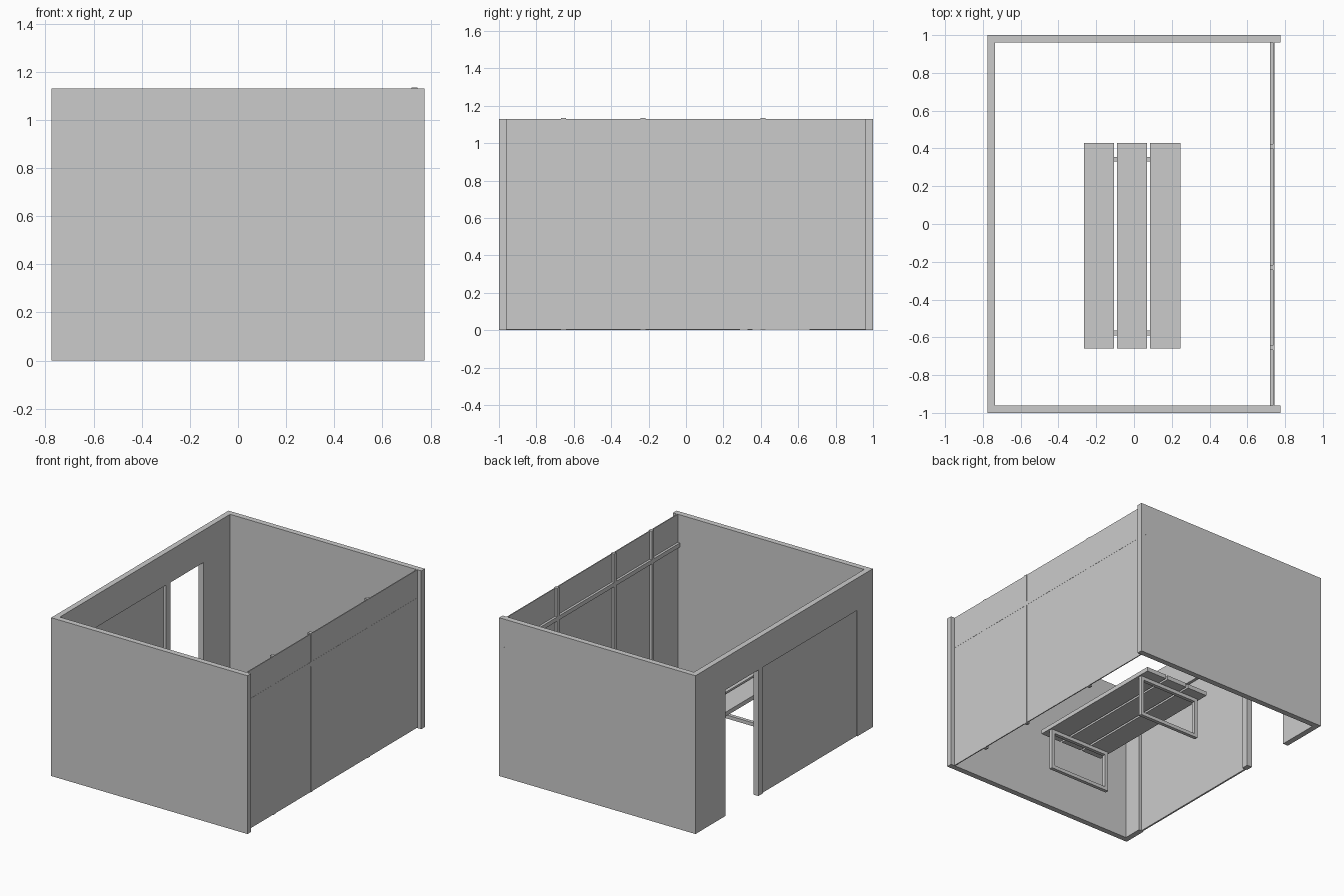
import bpy, bmesh

if "Cube" in bpy.data.objects:
    bpy.data.objects.remove(bpy.data.objects["Cube"])

H = 1.13


def extrude_plan(name, pts, z0, z1):
    """Closed plan outline (counter-clockwise) extruded straight up."""
    bm = bmesh.new()
    face = bm.faces.new([bm.verts.new((x, y, z0)) for x, y in pts])
    ext = bmesh.ops.extrude_face_region(bm, geom=[face])
    bmesh.ops.translate(bm, vec=(0, 0, z1 - z0),
                        verts=[v for v in ext["geom"] if isinstance(v, bmesh.types.BMVert)])
    bmesh.ops.recalc_face_normals(bm, faces=bm.faces)
    mesh = bpy.data.meshes.new(name)
    bm.to_mesh(mesh)
    bm.free()
    obj = bpy.data.objects.new(name, mesh)
    bpy.context.collection.objects.link(obj)
    return obj


def box(name, x, y, z):
    return extrude_plan(name, [(x[0], y[0]), (x[1], y[0]), (x[1], y[1]), (x[0], y[1])], *z)


# Three solid walls as one U-shaped shell, open on the +x side
walls = extrude_plan("walls", [(-.775, -1), (.775, -1), (.775, -.96), (-.735, -.96),
                               (-.735, .96), (.775, .96), (.775, 1), (-.775, 1)], 0, H)

# Wide opening in the left wall
cutter = box("opening_cutter", (-.9, -.6), (-.83, .66), (-.1, .90))
cutter.hide_render = True
cutter.hide_viewport = True
cut = walls.modifiers.new("opening", "BOOLEAN")
cut.operation = "DIFFERENCE"
cut.solver = "EXACT"
cut.object = cutter

# Door posts and the fixed panel between them
box("door_post_mid", (-.775, -.735), (.24, .29), (0, .90))
box("door_post_end", (-.774, -.736), (-.87, -.825), (0, .90))
box("door_side_panel", (-.768, -.756), (-.83, .24), (0, .90))

# Glazed wall: mullions, transom and panes
mullions = [-.655, -.23, .412]
for i, y in enumerate(mullions):
    box(f"mullion_{i}", (.72, .745), (y - .0125, y + .0125), (0, H + .004))
box("transom", (.72, .745), (-.96, 1.001), (.90, .93))
edges = [-.96] + mullions + [.96]
for i, (a, b) in enumerate(zip(edges, edges[1:])):
    lo = a + (.0125 if i else 0)
    hi = b - (.0125 if i < 3 else 0)
    box(f"lower_pane_{i}", (.737, .744), (lo, hi), (0.003, .90))
    box(f"upper_pane_{i}", (.737, .744), (lo, hi), (.93, H))

# Table top planks
for i, x in enumerate([-.265, -.09, .085]):
    box(f"table_plank_{i}", (x, x + .16), (-.66, .43), (.295, .325))

# Table leg frames: two rails and two legs each
t = .025
for n, y in (("front", -.59), ("back", .33)):
    for p, z in (("bottom", 0), ("top", .295 - t)):
        box(f"{n}_{p}_rail", (-.25, .235), (y, y + t), (z, z + t))
    for p, x in (("left", -.25), ("right", .235 - t)):
        box(f"{n}_{p}_leg", (x, x + t), (y, y + t), (t, .295 - t))
